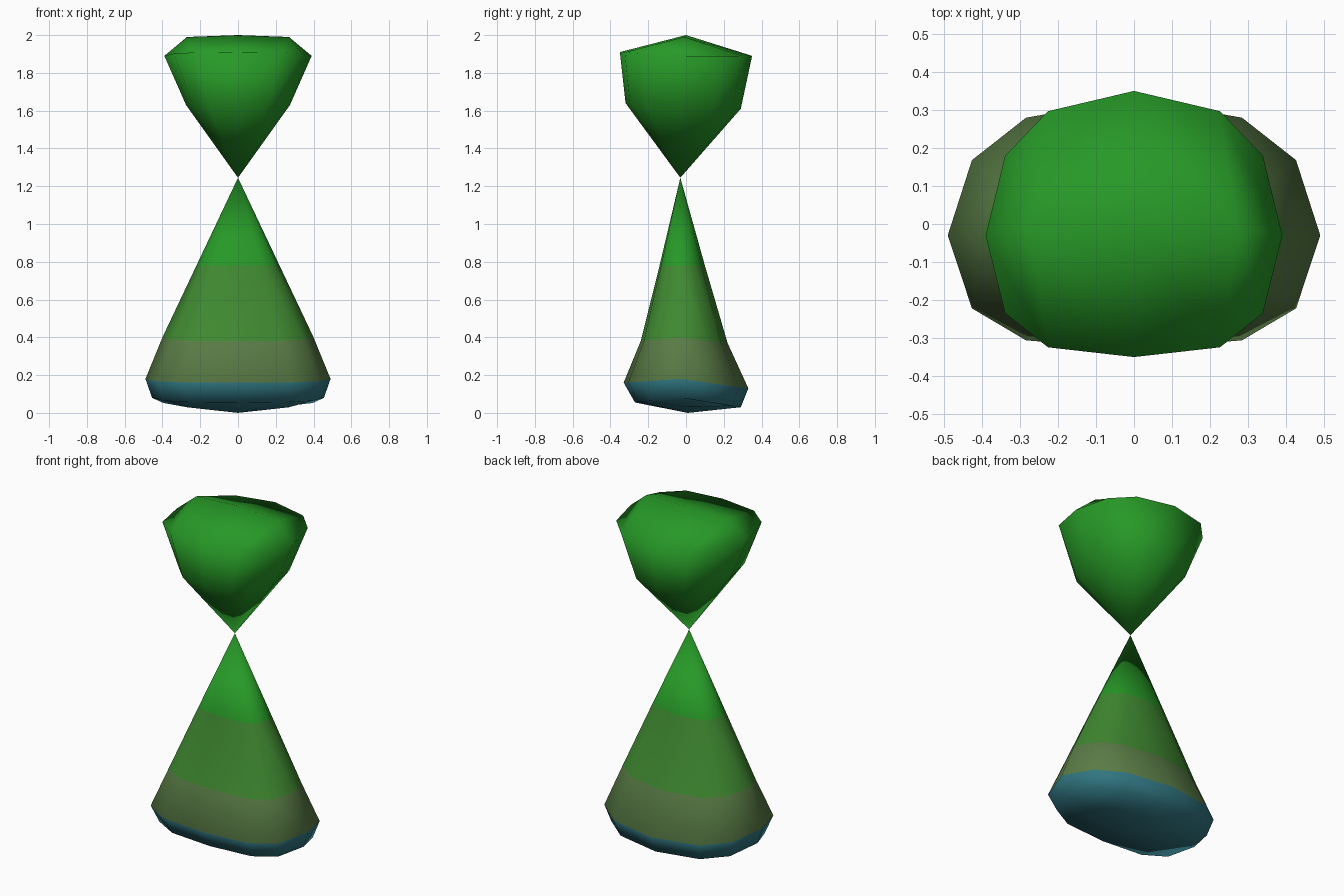
import bpy, bmesh

if "Cube" in bpy.data.objects:
    bpy.data.objects.remove(bpy.data.objects["Cube"])

YC = -0.03                      # centre line of the rings in y
APEX = (0.0, YC, 1.245)         # shared pinch point


def material(name, rgb):
    m = bpy.data.materials.new(name)
    m.diffuse_color = (*rgb, 1)
    m.use_nodes = True
    m.node_tree.nodes["Principled BSDF"].inputs["Base Color"].default_value = m.diffuse_color
    return m


GREEN = material("green", (0.02, 0.32, 0.02))
LEAF = material("leaf_green", (0.05, 0.25, 0.03))
OLIVE = material("olive", (0.10, 0.20, 0.06))
TEAL = material("teal", (0.03, 0.18, 0.22))


def ring(bm, rx, front, back, zs, zf, zb):
    """12-point oval: rx half width, front/back y limits, z at side, front, back."""
    fx = [1, 0.87, 0.58, 0, -0.58, -0.87, -1, -0.87, -0.58, 0, 0.58, 0.87]
    fb, ff = [0.55, 0.86, 1, 0.86, 0.55], [0.64, 0.92, 1, 0.92, 0.64]
    fy = [0] + fb + [0] + ff
    pts = []
    for i in range(12):
        y_end, z_end = (back, zb) if i < 6 else (front, zf)
        pts.append(bm.verts.new((rx * fx[i], YC + (y_end - YC) * fy[i],
                                 zs + (z_end - zs) * fy[i])))
    return pts


def build(name, rings, mats, mid):
    """Fan from the apex, bands between rings, then a 4 x 2 quad cap."""
    bm = bmesh.new()
    apex = bm.verts.new(APEX)
    rs = [ring(bm, *r) for r in rings]
    for i in range(12):
        j = (i + 1) % 12
        bm.faces.new((apex, rs[0][i], rs[0][j]))
        for k in range(len(rs) - 1):
            f = bm.faces.new((rs[k][i], rs[k][j], rs[k + 1][j], rs[k + 1][i]))
            f.material_index = min(k + 1, len(mats) - 1)
    r = rs[-1]
    mx, my, mz, cy, cz = mid
    right, left = (bm.verts.new((s * mx, my, mz)) for s in (1, -1))
    c = bm.verts.new((0, cy, cz))
    for quad in ((r[0], r[1], r[2], right), (right, r[2], r[3], c),
                 (c, r[3], r[4], left), (left, r[4], r[5], r[6]),
                 (r[6], r[7], r[8], left), (left, r[8], r[9], c),
                 (c, r[9], r[10], right), (right, r[10], r[11], r[0])):
        bm.faces.new(quad).material_index = len(mats) - 1
    bmesh.ops.recalc_face_normals(bm, faces=bm.faces)
    for f in bm.faces:
        f.smooth = True
    me = bpy.data.meshes.new(name)
    bm.to_mesh(me)
    bm.free()
    for m in mats:
        me.materials.append(m)
    ob = bpy.data.objects.new(name, me)
    bpy.context.collection.objects.link(ob)
    return ob


# Upper bulb
build("upper_bulb",
      [(0.275, -0.32, 0.29, 1.63, 1.64, 1.61),
       (0.39, -0.35, 0.35, 1.89, 1.91, 1.89)],
      [GREEN], (0.27, -0.01, 1.99, 0.0, 2.0))

# Lower flared skirt with sagging base
build("lower_skirt",
      [(0.22, -0.14, 0.10, 0.78, 0.78, 0.78),
       (0.40, -0.24, 0.22, 0.40, 0.38, 0.37),
       (0.49, -0.33, 0.33, 0.18, 0.16, 0.13),
       (0.455, -0.27, 0.29, 0.08, 0.055, 0.03)],
      [GREEN, LEAF, OLIVE, TEAL], (0.27, 0.0, 0.03, 0.01, 0.0))
